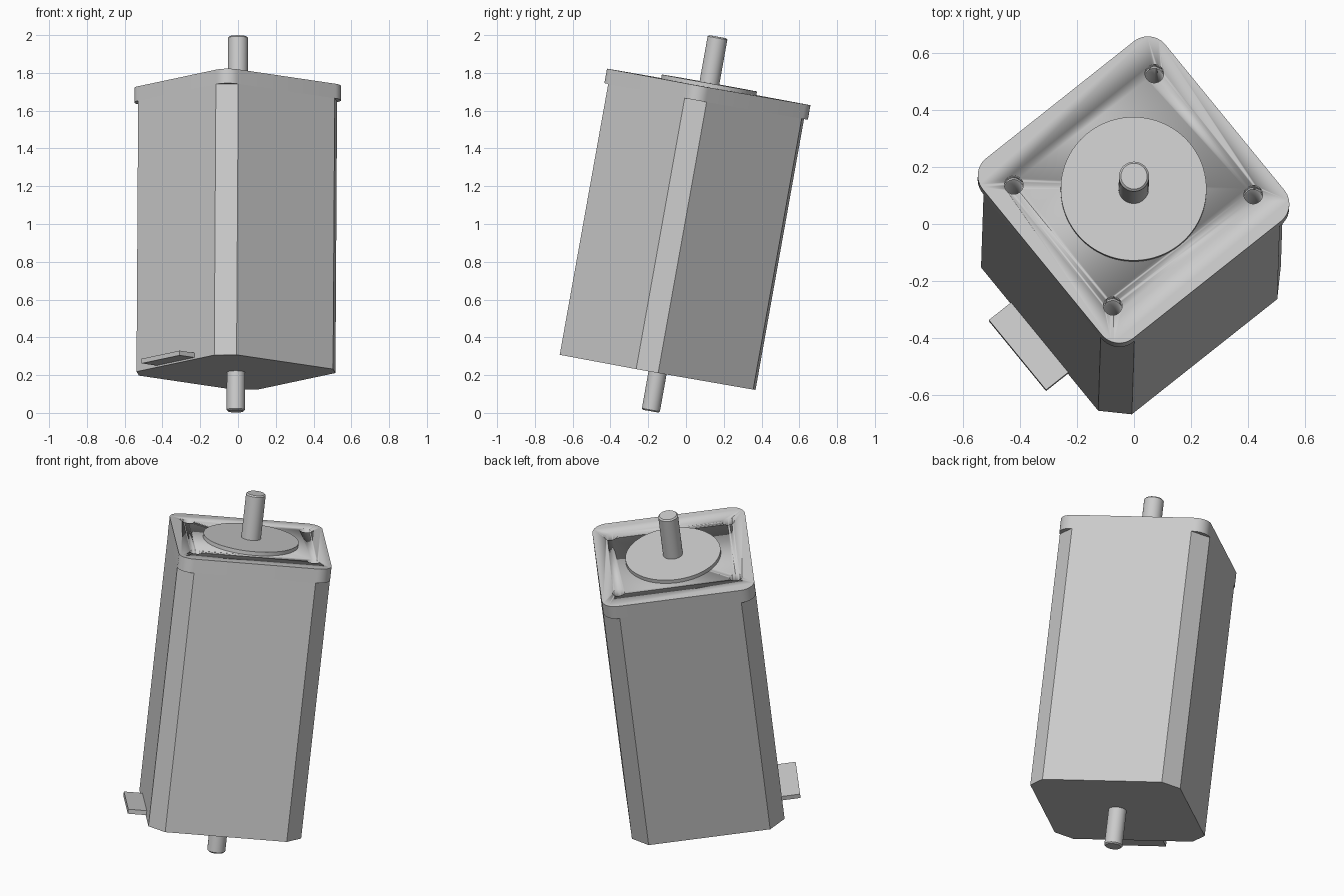
import bpy, bmesh
from math import radians, sin, cos, pi
from mathutils import Matrix, Vector

cube = bpy.data.objects.get("Cube")
if cube:
    bpy.data.objects.remove(cube, do_unlink=True)

# One plain metal colour
metal = bpy.data.materials.new("light_grey_metal")
metal.use_nodes = True
grey = (0.6, 0.6, 0.6, 1)
metal.diffuse_color = grey
metal.node_tree.nodes["Principled BSDF"].inputs["Base Color"].default_value = grey

# The motor leans back: its axis starts at the lower shaft end
POSE = (Matrix.Translation((-0.012, -0.187, 0.009))
        @ Matrix.Rotation(radians(0.35), 4, 'Y')
        @ Matrix.Rotation(radians(-10.15), 4, 'X')
        @ Matrix.Rotation(radians(38.8), 4, 'Z'))

HALF = 0.412          # half width of body and flange
CHAMFER = 0.084
CORNER = 0.079
BASE, SHELF, FACE = 0.209, 1.666, 1.744   # heights along the axis
PILOT = FACE + 0.021


def finish(name, bm):
    bmesh.ops.recalc_face_normals(bm, faces=bm.faces)
    mesh = bpy.data.meshes.new(name)
    bm.to_mesh(mesh)
    bm.free()
    mesh.materials.append(metal)
    obj = bpy.data.objects.new(name, mesh)
    bpy.context.collection.objects.link(obj)
    obj.matrix_world = POSE
    bpy.ops.object.select_all(action='DESELECT')
    obj.select_set(True)
    bpy.context.view_layer.objects.active = obj
    bpy.ops.object.shade_smooth_by_angle(angle=radians(30))
    return obj


def add_prism(bm, outline, low, high):
    face = bm.faces.new([bm.verts.new((x, y, low)) for x, y in outline])
    top = bmesh.ops.extrude_face_region(bm, geom=[face], use_keep_orig=True)["geom"]
    verts = [v for v in top if isinstance(v, bmesh.types.BMVert)]
    bmesh.ops.translate(bm, verts=verts, vec=(0, 0, high - low))


def circle(radius, steps=48, cx=0, cy=0):
    return [(cx + radius * cos(2 * pi * i / steps), cy + radius * sin(2 * pi * i / steps))
            for i in range(steps)]


def cornered_square(half, radius, steps):
    """Square outline with corners cut by an arc of the given step count."""
    points = []
    for quarter in range(4):
        middle = pi / 4 + quarter * pi / 2
        inner = half - radius
        cx = inner if cos(middle) > 0 else -inner
        cy = inner if sin(middle) > 0 else -inner
        for i in range(steps + 1):
            a = quarter * pi / 2 + i * pi / 2 / steps
            points.append((cx + radius * cos(a), cy + radius * sin(a)))
    return points


def prism(name, outline, low, high):
    bm = bmesh.new()
    add_prism(bm, outline, low, high)
    return finish(name, bm)


def shaft(name, radius, low, high, tip):
    """Cylinder with a small chamfer on its free end."""
    bm = bmesh.new()
    add_prism(bm, circle(radius), low, high)
    rim = [e for e in bm.edges if all(abs(v.co.z - tip) < 1e-5 for v in e.verts)]
    bmesh.ops.bevel(bm, geom=rim, offset=0.007, segments=1, affect='EDGES')
    return finish(name, bm)


# Body, mounting flange and pilot disc
body = prism("motor_body", cornered_square(HALF, CHAMFER, 1), BASE, SHELF)
flange = prism("mounting_flange", cornered_square(HALF, CORNER, 12), SHELF, FACE)
prism("pilot_disc", circle(0.256, 96), FACE - 0.01, PILOT)

# Output shaft and rear shaft
shaft("output_shaft", 0.053, FACE, 2.014, 2.014)
shaft("rear_shaft", 0.0485, 0, BASE + 0.01, 0)

# Flat connector tab low on one side
prism("connector_tab", [(-0.512, -0.16), (-HALF + 0.01, -0.16),
                        (-HALF + 0.01, 0.16), (-0.512, 0.16)], 0.219, 0.244)

# Four screw holes sunk through the flange into the body
bm = bmesh.new()
for sx in (-1, 1):
    for sy in (-1, 1):
        add_prism(bm, circle(0.033, 32, sx * 0.317, sy * 0.277), FACE - 0.4, FACE + 0.05)
cutter = finish("screw_hole_cutter", bm)
cutter.hide_render = True
cutter.hide_set(True)
for part in (body, flange):
    cut = part.modifiers.new("screw_holes", 'BOOLEAN')
    cut.operation = 'DIFFERENCE'
    cut.solver = 'EXACT'
    cut.object = cutter
